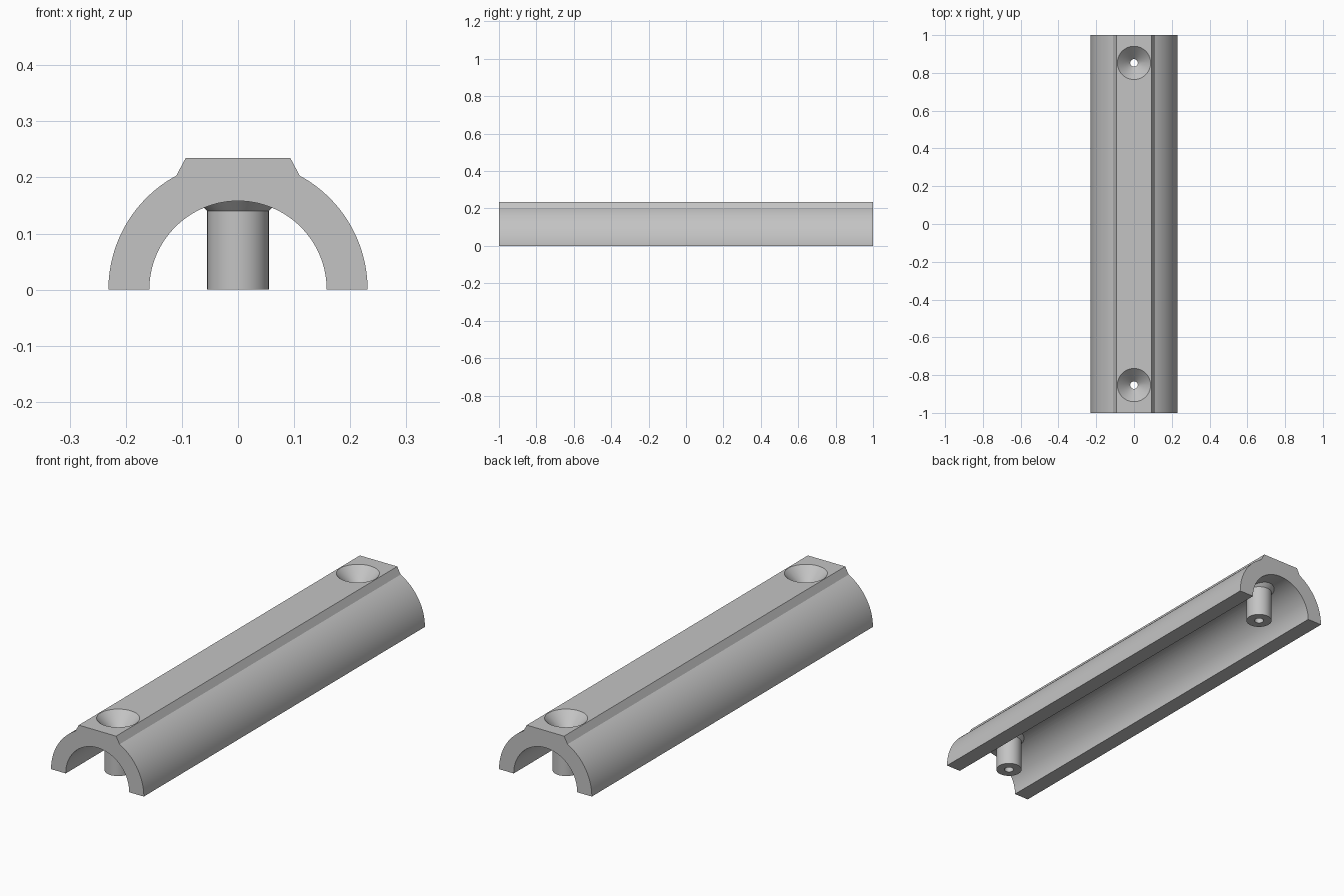
import bpy, bmesh, math

if "Cube" in bpy.data.objects:
    bpy.data.objects.remove(bpy.data.objects["Cube"], do_unlink=True)

OUTER, INNER, TOP = 0.231, 0.158, 0.235
POST_Y = 0.853

grey = bpy.data.materials.new("plain grey")
grey.use_nodes = True
grey.diffuse_color = (0.55, 0.55, 0.55, 1)
grey.node_tree.nodes["Principled BSDF"].inputs["Base Color"].default_value = grey.diffuse_color


def add_object(name, bm):
    bmesh.ops.recalc_face_normals(bm, faces=bm.faces)
    mesh = bpy.data.meshes.new(name)
    bm.to_mesh(mesh)
    bm.free()
    mesh.materials.append(grey)
    obj = bpy.data.objects.new(name, mesh)
    bpy.context.collection.objects.link(obj)
    return obj


def arc(radius, start, end, steps):
    angles = [start + (end - start) * i / steps for i in range(steps + 1)]
    return [(radius * math.cos(a), radius * math.sin(a)) for a in angles]


def lathe(name, profile, y, segments=64):
    """Closed solid turned about a vertical axis from (radius, z) points."""
    bm = bmesh.new()
    rings = []
    for r, z in profile:
        rings.append([bm.verts.new((r * math.cos(math.tau * i / segments),
                                    y + r * math.sin(math.tau * i / segments), z))
                      for i in range(segments)])
    for low, high in zip(rings, rings[1:]):
        for i in range(segments):
            j = (i + 1) % segments
            bm.faces.new((low[i], low[j], high[j], high[i]))
    bm.faces.new(rings[0][::-1])
    bm.faces.new(rings[-1])
    return add_object(name, bm)


# Half-round shell with a raised flat ridge, extruded along y
shoulder = math.acos(0.11 / OUTER)
right = arc(OUTER, 0, shoulder, 32) + [(0.093, TOP)]
left = [(-x, z) for x, z in reversed(right)]
outline = right + left + arc(INNER, math.pi, 0, 64)
bm = bmesh.new()
face = bm.faces.new([bm.verts.new((x, -1, z)) for x, z in outline])
extruded = bmesh.ops.extrude_face_region(bm, geom=[face])["geom"]
bmesh.ops.translate(bm, vec=(0, 2, 0),
                    verts=[v for v in extruded if isinstance(v, bmesh.types.BMVert)])
body = add_object("half_round_rail", bm)

# Screw posts joined on first, then bored and countersunk
helpers = []
for operation, label, profile in (
    ("UNION", "screw_post", [(0.055, 0), (0.055, 0.14), (0.085, 0.17)]),
    ("DIFFERENCE", "screw_hole_cutter",
     [(0.02, -0.05), (0.02, 0.167), (0.088, TOP), (0.108, TOP + 0.02)]),
):
    for end, y in (("front", -POST_Y), ("back", POST_Y)):
        tool = lathe(end + "_" + label, profile, y)
        tool.hide_render = True
        mod = body.modifiers.new(tool.name, "BOOLEAN")
        mod.operation, mod.object, mod.solver = operation, tool, "EXACT"
        helpers.append(tool)

bpy.ops.object.select_all(action="DESELECT")
body.select_set(True)
bpy.context.view_layer.objects.active = body
for mod in list(body.modifiers):
    bpy.ops.object.modifier_apply(modifier=mod.name)
for tool in helpers:
    bpy.data.objects.remove(tool, do_unlink=True)
bpy.ops.object.shade_smooth_by_angle(angle=math.radians(25))
